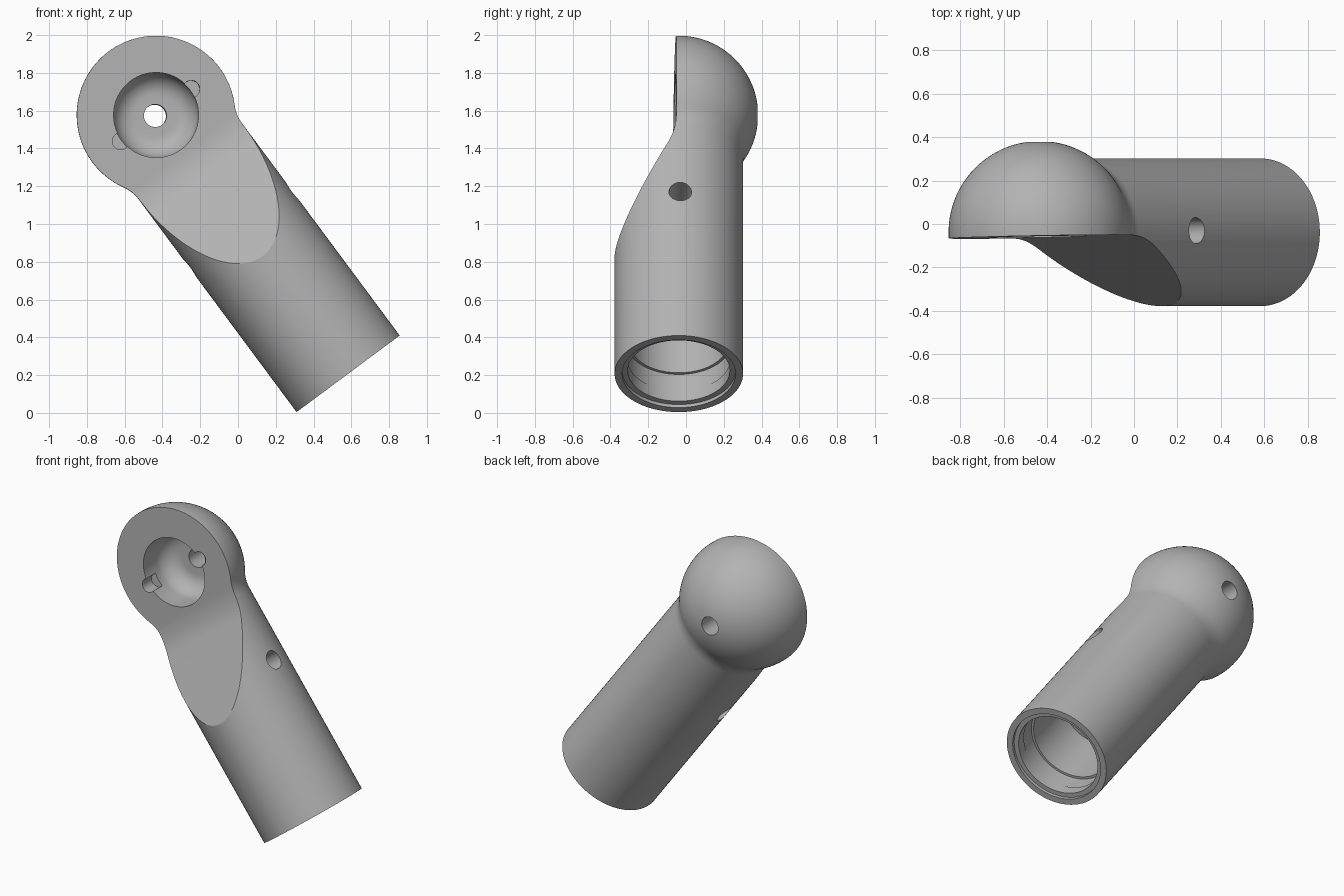
import bpy
import bmesh
from math import sin, cos, pi, radians, sqrt, atan2
from mathutils import Matrix, Vector

cube = bpy.data.objects.get("Cube")
if cube:
    bpy.data.objects.remove(cube)

# Main sizes, in a local frame whose z runs up the tube from its open end
TUBE_R, BALL_R, BALL_Z, FILLET = 0.34, 0.42, 1.706, 0.2
FACE_Y = -0.021

grey = bpy.data.materials.new("plain grey")
grey.use_nodes = True
colour = (0.45, 0.45, 0.45, 1)
grey.diffuse_color = colour
grey.node_tree.nodes["Principled BSDF"].inputs["Base Color"].default_value = colour


def make_object(name, bm, matrix):
    bmesh.ops.recalc_face_normals(bm, faces=bm.faces[:])
    mesh = bpy.data.meshes.new(name)
    bm.to_mesh(mesh)
    bm.free()
    mesh.transform(matrix)
    mesh.materials.append(grey)
    obj = bpy.data.objects.new(name, mesh)
    bpy.context.collection.objects.link(obj)
    return obj


def lathe(name, profile, matrix=Matrix(), steps=96):
    """Spin (radius, height) points around z into a closed solid."""
    bm = bmesh.new()
    verts = [bm.verts.new((r, 0, z)) for r, z in profile]
    edges = [bm.edges.new(pair) for pair in zip(verts, verts[1:])]
    bmesh.ops.spin(bm, geom=verts + edges, cent=(0, 0, 0), axis=(0, 0, 1),
                   angle=2 * pi, steps=steps)
    bmesh.ops.remove_doubles(bm, verts=bm.verts[:], dist=0.0001)
    return make_object(name, bm, matrix)


def prism(name, outline, half_width):
    """Extrude (y, z) points along x."""
    bm = bmesh.new()
    face = bm.faces.new([bm.verts.new((-half_width, y, z)) for y, z in outline])
    moved = bmesh.ops.extrude_face_region(bm, geom=[face])["geom"]
    bmesh.ops.translate(bm, vec=(2 * half_width, 0, 0),
                        verts=[v for v in moved if isinstance(v, bmesh.types.BMVert)])
    return make_object(name, bm, Matrix())


def arc(cx, cz, radius, start, end, count):
    angles = [start + (end - start) * i / count for i in range(count + 1)]
    return [(cx + radius * cos(a), cz + radius * sin(a)) for a in angles]


def cut(target, cutter):
    mod = target.modifiers.new("cut", 'BOOLEAN')
    mod.operation, mod.solver, mod.object = 'DIFFERENCE', 'EXACT', cutter
    bpy.context.view_layer.objects.active = target
    bpy.ops.object.modifier_apply(modifier=mod.name)
    bpy.data.objects.remove(cutter)


# Body: stepped blind bore, tube wall, blended neck and ball
neck_r = TUBE_R + FILLET
neck_z = BALL_Z - sqrt((BALL_R + FILLET) ** 2 - neck_r ** 2)
touch = atan2(neck_z - BALL_Z, neck_r)
bore = [(0, 0.57), (0.26, 0.57), (0.26, 0.2), (0.275, 0.2), (0.275, 0.09),
        (0.27, 0.09), (0.27, 0.02), (0.3, 0.02), (0.3, 0)]
neck = arc(neck_r, neck_z, FILLET, pi, pi + touch, 8)
ball = arc(0, BALL_Z, BALL_R, touch, pi / 2, 40)
ball[-1] = (0, BALL_Z + BALL_R)
body = lathe("ball_ended_tube", bore + [(TUBE_R, 0)] + neck + ball[1:])

# Front cut: flat mating face that curves into a sloping scarf
corner, low = Vector((FACE_Y, 1.36)), Vector((-TUBE_R, 0.77))
slope = (low - corner).normalized()
start, end = corner + Vector((0, 0.1)), corner + slope * 0.1
bend = [start.lerp(corner, i / 8).lerp(corner.lerp(end, i / 8), i / 8) for i in range(9)]
outside = low + slope * 0.5
cut(body, prism("front_cutter",
                [(FACE_Y, 2.5)] + [tuple(p) for p in bend] + [tuple(outside), (-1, 2.5)], 0.8))

# Round-bottomed socket, pin holes and through hole, sunk into the face
inward = Matrix.Rotation(-pi / 2, 4, 'X')


def sink(name, x, profile):
    place = Matrix.Translation((x, FACE_Y, BALL_Z)) @ inward
    cut(body, lathe(name, profile, place, 64))


def rod(radius, bottom, top):
    return [(0, bottom), (radius, bottom), (radius, top), (0, top)]


sink("socket_cutter", 0,
     [(0, -0.1), (0.225, -0.1)] + arc(0.11, 0.135, 0.115, 0, pi / 2, 10) + [(0, 0.25)])
for side in (-1, 1):
    sink("pin_cutter", side * 0.232, rod(0.045, -0.1, 0.1))
sink("through_cutter", 0, rod(0.06, 0.1, 0.7))

# Cross hole through the tube
cross = Matrix.Translation((0, 0, 0.95)) @ Matrix.Rotation(pi / 2, 4, 'Y')
cut(body, lathe("cross_cutter", rod(0.06, -0.6, 0.6), cross, 48))

# Lean the part over, with a slight roll about the tube
body.data.transform(Matrix.Translation((0.583, -0.038, 0.207))
                    @ Matrix.Rotation(radians(-36.6), 4, 'Y')
                    @ Matrix.Rotation(radians(1.3), 4, 'Z'))
bpy.ops.object.select_all(action='DESELECT')
body.select_set(True)
bpy.context.view_layer.objects.active = body
bpy.ops.object.shade_smooth_by_angle(angle=radians(25))
